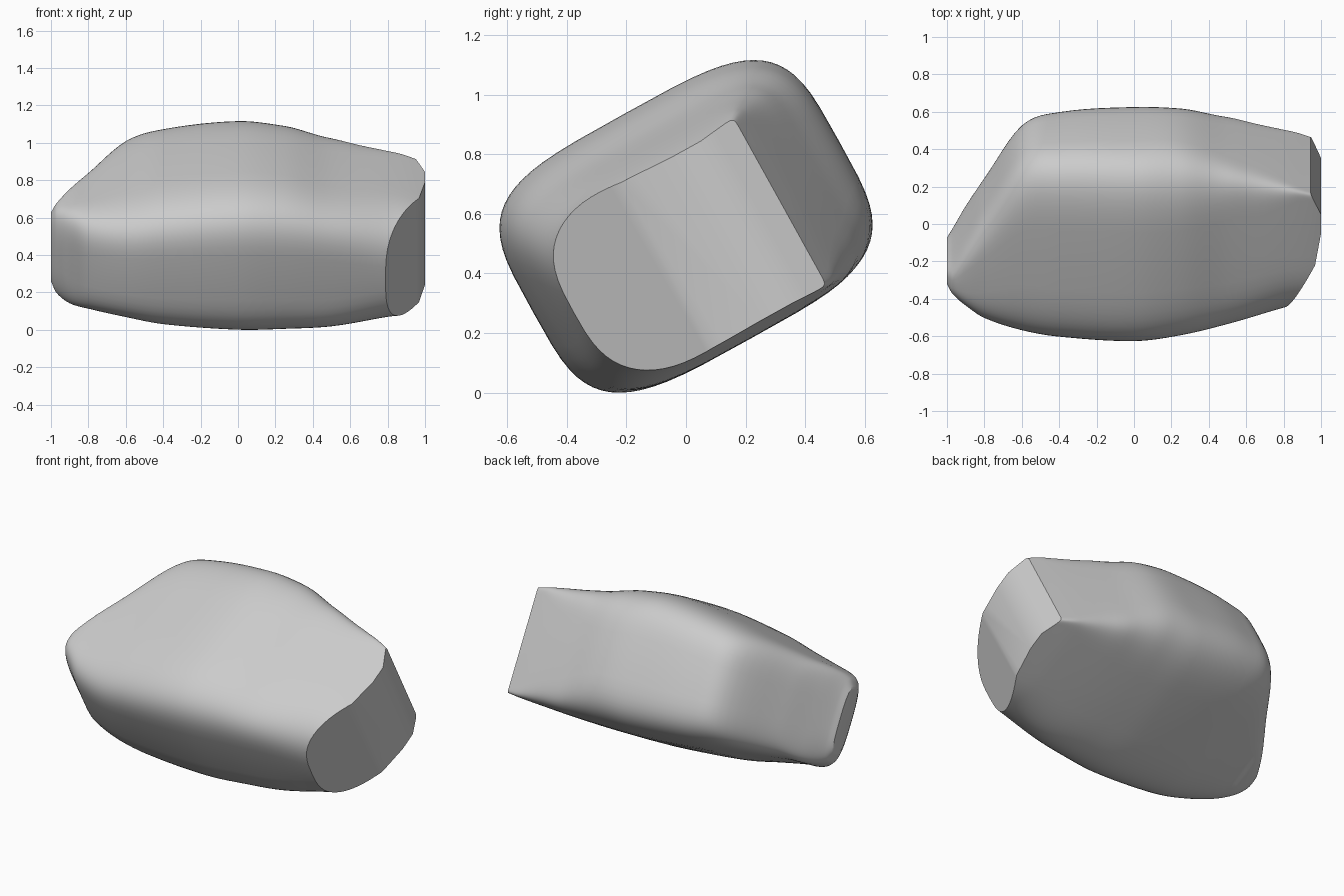
import bpy
import bmesh
from math import cos, sin, pi, radians
from mathutils import Matrix, Vector

default_cube = bpy.data.objects.get("Cube")
if default_cube:
    bpy.data.objects.remove(default_cube, do_unlink=True)

RING = 64        # points around each cross-section
STEPS = 6        # rings between two stations
TILT = radians(29)
CENTRE_HEIGHT = 0.565


def grey_material():
    material = bpy.data.materials.new("plain grey")
    colour = (0.6, 0.6, 0.6, 1)
    material.use_nodes = True
    material.diffuse_color = colour
    shader = material.node_tree.nodes["Principled BSDF"]
    shader.inputs["Base Color"].default_value = colour
    return material


# Stations along the body: x, back and front width limits,
# bottom and top limits, squareness of the front and back corners
stations = [Vector(row) for row in (
    (-1, -.29, -.16, -.2, .2, 3, 3),
    (-.97, -.34, -.12, -.26, .25, 3, 3),
    (-.9, -.4, 0, -.3, .28, 4, 4),
    (-.8, -.48, .18, -.31, .3, 4, 4),
    (-.6, -.55, .5, -.35, .345, 4, 4),
    (-.4, -.575, .57, -.39, .39, 4, 4),
    (0, -.585, .59, -.425, .435, 4, 4),
    (.25, -.56, .575, -.43, .41, 4, 4),
    (.5, -.52, .485, -.425, .34, 4, 6),
    (.8, -.465, .375, -.41, .28, 3, 14),
    (.95, -.44, .317, -.398, .245, 3, 40),
    (1.1, -.4, .26, -.385, .2, 3, 40),
)]


def blend(i, t):
    """Smooth curve through the stations."""
    last = len(stations) - 1
    before, a = stations[max(i - 1, 0)], stations[i]
    b, after = stations[i + 1], stations[min(i + 2, last)]

    def slope(p, q, r):
        # tangent per unit x, scaled to the current span
        return (r - p) * ((b[0] - a[0]) / (r[0] - p[0]))

    start, end = slope(before, a, b), slope(a, b, after)
    s = 1 - t
    return (a * (s * s * (1 + 2 * t)) + b * (t * t * (1 + 2 * s))
            + start * (t * s * s) - end * (s * t * t))


def cross_section(station):
    """Squared oval whose two halves can differ in squareness."""
    x, low_u, high_u, low_v, high_v, square_low, square_high = station
    points = []
    for k in range(RING):
        angle = 2 * pi * k / RING
        c, s = cos(angle), sin(angle)
        power = 2 / (square_high if c > 0 else square_low)

        def place(value, low, high):
            size = abs(value) ** power if abs(value) > 1e-6 else 0
            half = (high - low) / 2
            return (low + high) / 2 + (half * size if value > 0 else -half * size)

        points.append((x, place(c, low_u, high_u), place(s, low_v, high_v)))
    return points


def cut_end(bm, point, normal):
    """Slice off everything beyond a plane and close the hole."""
    geometry = bm.verts[:] + bm.edges[:] + bm.faces[:]
    result = bmesh.ops.bisect_plane(bm, geom=geometry, plane_co=point,
                                    plane_no=normal, clear_outer=True)
    edges = [e for e in result["geom_cut"]
             if isinstance(e, bmesh.types.BMEdge) and e.is_boundary]
    bmesh.ops.holes_fill(bm, edges=edges, sides=0)


# Lofted body
sections = [blend(i, k / STEPS) for i in range(len(stations) - 1)
            for k in range(STEPS)] + [stations[-1]]
bm = bmesh.new()
rings = [[bm.verts.new(p) for p in cross_section(s)] for s in sections]
for first, second in zip(rings, rings[1:]):
    for k in range(RING):
        n = (k + 1) % RING
        bm.faces.new((first[k], first[n], second[n], second[k]))
bm.faces.new(rings[0])
bm.faces.new(rings[-1])
bmesh.ops.recalc_face_normals(bm, faces=bm.faces[:])

# Faceted end, cut by planes that follow a short profile
profile = [(.79, -.465), (.968, -.12), (1, .07), (1, .185), (.945, .317)]
for (x0, u0), (x1, u1) in zip(profile, profile[1:]):
    cut_end(bm, Vector((x0, u0, 0)), Vector((u1 - u0, x0 - x1, 0)).normalized())

# Tilt the finished body and lift it to the ground
bmesh.ops.remove_doubles(bm, verts=bm.verts[:], dist=0.0005)
bmesh.ops.recalc_face_normals(bm, faces=bm.faces[:])
bm.transform(Matrix.Translation((0, 0, CENTRE_HEIGHT)) @ Matrix.Rotation(TILT, 4, "X"))
lowest = min(v.co.z for v in bm.verts)
bm.transform(Matrix.Translation((0, 0, -lowest)))

mesh = bpy.data.meshes.new("rounded_body")
bm.to_mesh(mesh)
bm.free()
body = bpy.data.objects.new("rounded_body", mesh)
bpy.context.collection.objects.link(body)
mesh.materials.append(grey_material())

bpy.ops.object.select_all(action="DESELECT")
body.select_set(True)
bpy.context.view_layer.objects.active = body
bpy.ops.object.shade_smooth_by_angle(angle=radians(32))
